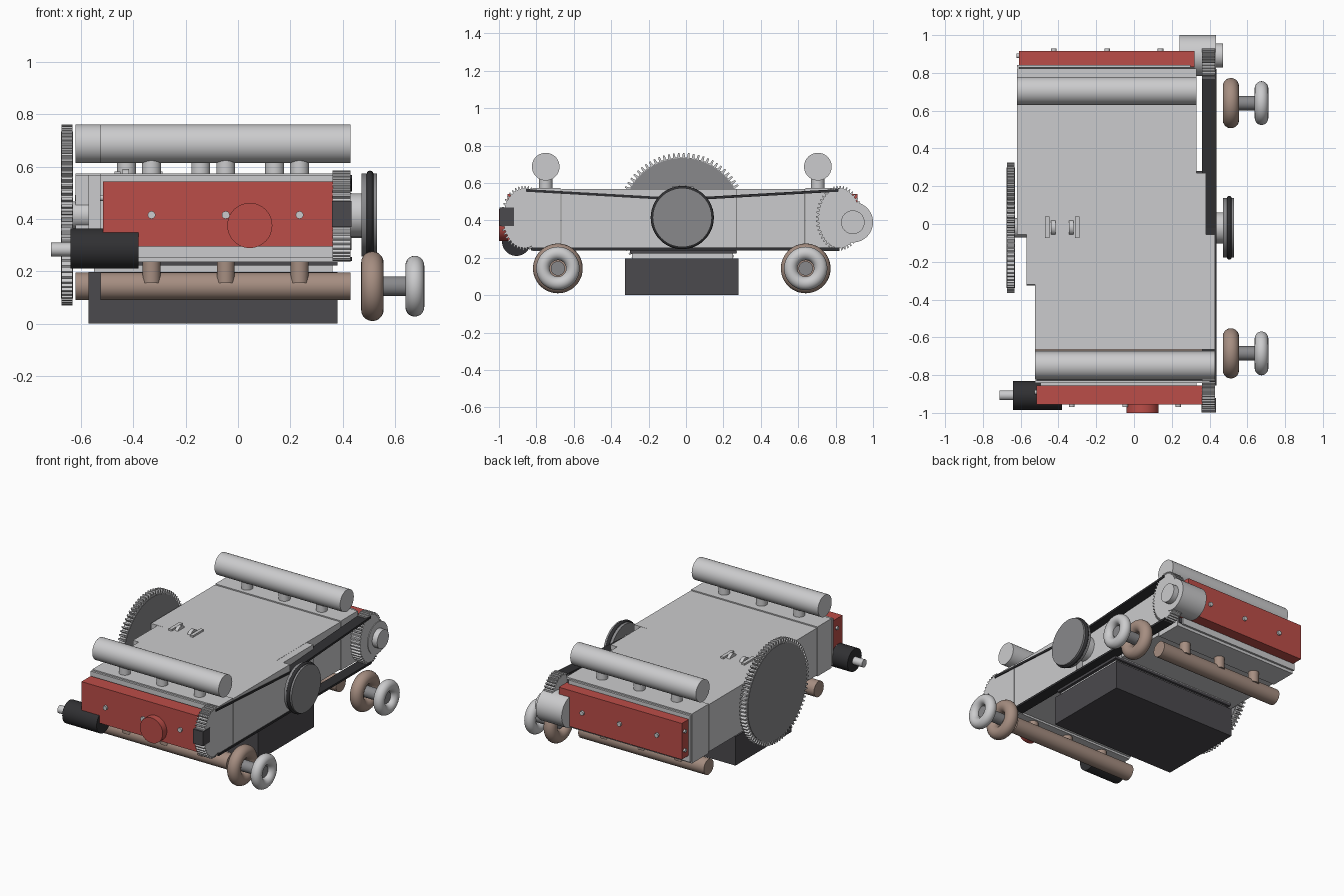
import bpy, bmesh, math
from mathutils import Matrix

cube = bpy.data.objects.get("Cube")
if cube:
    bpy.data.objects.remove(cube, do_unlink=True)


def material(name, rgb):
    m = bpy.data.materials.new(name)
    m.use_nodes = True
    m.diffuse_color = (*rgb, 1)
    node = next(n for n in m.node_tree.nodes if n.type == 'BSDF_PRINCIPLED')
    node.inputs["Base Color"].default_value = (*rgb, 1)
    return m


ALLOY = material("light alloy", (0.6, 0.6, 0.61))
STEEL = material("mid steel", (0.25, 0.25, 0.26))
DARK = material("dark grey", (0.07, 0.067, 0.075))
BLACK = material("black rubber", (0.03, 0.03, 0.033))
RED = material("cover red", (0.5, 0.075, 0.065))
BROWN = material("exhaust brown", (0.38, 0.27, 0.22))

TURN = {'X': Matrix.Rotation(math.pi / 2, 4, 'Y'),
        'Y': Matrix.Rotation(-math.pi / 2, 4, 'X'),
        'Z': Matrix.Identity(4)}


def finish(name, bm, mat, smooth=False):
    bmesh.ops.recalc_face_normals(bm, faces=bm.faces[:])
    mesh = bpy.data.meshes.new(name)
    bm.to_mesh(mesh)
    bm.free()
    mesh.materials.append(mat)
    ob = bpy.data.objects.new(name, mesh)
    bpy.context.collection.objects.link(ob)
    if smooth:
        bpy.ops.object.select_all(action='DESELECT')
        ob.select_set(True)
        bpy.context.view_layer.objects.active = ob
        bpy.ops.object.shade_smooth_by_angle(angle=math.radians(35))
    return ob


def box(name, mat, x, y, z):
    """Box from (min, max) pairs."""
    bm = bmesh.new()
    bmesh.ops.create_cube(bm, size=1)
    for v in bm.verts:
        v.co = [(a + b) / 2 + c * (b - a) for c, (a, b) in zip(v.co, (x, y, z))]
    return finish(name, bm, mat)


def rod(name, mat, axis, span, centre, r, sides=48):
    """Cylinder along an axis; centre holds the other two coordinates in order."""
    bm = bmesh.new()
    bmesh.ops.create_cone(bm, cap_ends=True, segments=sides, radius1=r, radius2=r,
                          depth=span[1] - span[0], matrix=TURN[axis])
    pos = list(centre)
    pos.insert('XYZ'.index(axis), sum(span) / 2)
    bmesh.ops.translate(bm, verts=bm.verts[:], vec=pos)
    return finish(name, bm, mat, True)


def ring(name, mat, x, y, z, major, minor):
    """Torus whose axis runs along x."""
    bm = bmesh.new()
    n, k = 48, 20
    rows = []
    for i in range(n):
        a = math.tau * i / n
        row = []
        for j in range(k):
            b = math.tau * j / k
            r = major + minor * math.cos(b)
            row.append(bm.verts.new((x + minor * math.sin(b),
                                     y + r * math.cos(a), z + r * math.sin(a))))
        rows.append(row)
    for i in range(n):
        p, q = rows[i], rows[(i + 1) % n]
        for j in range(k):
            m = (j + 1) % k
            bm.faces.new((p[j], q[j], q[m], p[m]))
    return finish(name, bm, mat, True)


def gear(name, mat, x, y, z, ry, rz, teeth, depth):
    """Toothed disc whose axis runs along x."""
    bm = bmesh.new()
    verts = []
    for i in range(teeth):
        for off, cut in ((0, depth), (0.42, depth), (0.55, 0), (0.87, 0)):
            a = math.tau * (i + off) / teeth
            verts.append(bm.verts.new((x[0], y + (ry - cut) * math.cos(a),
                                       z + (rz - cut) * math.sin(a))))
    face = bm.faces.new(verts)
    out = bmesh.ops.extrude_face_region(bm, geom=[face])
    top = [g for g in out["geom"] if isinstance(g, bmesh.types.BMVert)]
    bmesh.ops.translate(bm, verts=top, vec=(x[1] - x[0], 0, 0))
    bm.faces.new(verts) if not face.is_valid else None
    return finish(name, bm, mat)


def belt(name, a, b):
    """Flat belt run between two (y, z) points."""
    bm = bmesh.new()
    length = math.dist(a, b)
    bmesh.ops.create_cube(bm, size=1)
    bmesh.ops.scale(bm, verts=bm.verts[:], vec=(0.076, length, 0.014))
    angle = math.atan2(b[1] - a[1], b[0] - a[0])
    bmesh.ops.rotate(bm, verts=bm.verts[:], matrix=Matrix.Rotation(angle, 3, 'X'))
    bmesh.ops.translate(bm, verts=bm.verts[:],
                        vec=(0.398, (a[0] + b[0]) / 2, (a[1] + b[1]) / 2))
    return finish(name, bm, BLACK)


# Crankcase in three staggered blocks, with sump below
HEIGHT = (0.245, 0.568)
box("front_block", ALLOY, (-0.525, 0.43), (-0.665, -0.055), HEIGHT)
box("middle_block", ALLOY, (-0.57, 0.38), (-0.32, 0.27), (0.24, 0.567))
box("back_block", ALLOY, (-0.62, 0.33), (-0.055, 0.635), HEIGHT)
box("sump_flange", ALLOY, (-0.55, 0.36), (-0.29, 0.25), (0.19, 0.225))
box("sump_gasket", DARK, (-0.57, 0.38), (-0.3, 0.27), (0.223, 0.241))
box("sump", DARK, (-0.57, 0.38), (-0.325, 0.28), (0, 0.197))

# Each bank: head, cover, manifolds, exhaust and turbine
for bank, s, x0, x1, shift, manifold_y, pipe_y in (
        ("front", -1, -0.525, 0.43, 0, -0.75, -0.685),
        ("back", 1, -0.62, 0.33, -0.095, 0.705, 0.64)):
    def span(a, b):
        return tuple(sorted((s * a, s * b)))
    inner = 0.67 if s < 0 else 0.64
    box(bank + "_head", ALLOY, (x0, x1), span(inner, 0.822), (0.235, 0.573))
    box(bank + "_head_gasket", DARK, (x0 + 0.01, x1 - 0.01), span(0.82, 0.828), (0.26, 0.56))
    box(bank + "_head_plate", ALLOY, (x0, x1 - 0.03), span(0.828, 0.842), (0.25, 0.568))
    cover = (0.855, 0.955) if s < 0 else (0.83, 0.917)
    right = 0.362 if s < 0 else 0.32
    box(bank + "_cover_seat", ALLOY, (x0 + 0.03, right - 0.03), span(0.84, 0.87), (0.32, 0.52))
    box(bank + "_cover", RED, (x0 + 0.01, right), span(*cover), (0.295, 0.542))
    rod(bank + "_intake_manifold", ALLOY, 'X', (x0, x1), (manifold_y, 0.687), 0.074)
    rod(bank + "_exhaust_pipe", BROWN, 'X', (x0, x1), (pipe_y, 0.143), 0.053)
    for i, x in enumerate((-0.33, -0.047, 0.235)):
        x += shift
        rod(f"{bank}_intake_runner_{i}", ALLOY, 'Z', (0.55, 0.67), (x, manifold_y), 0.036, 32)
        rod(f"{bank}_exhaust_runner_{i}", BROWN, 'Z', (0.155, 0.25),
            (x, pipe_y + s * 0.03), 0.034, 32)
        rod(f"{bank}_cover_bolt_{i}", ALLOY, 'Y', span(cover[1] - 0.02, cover[1] + 0.013),
            (x, 0.415), 0.015, 12)
    for i, z in enumerate((0.35, 0.48)):
        rod(f"{bank}_side_bolt_{i}", ALLOY, 'X', (x0 - 0.002, x0 + 0.02), (s * 0.89, z), 0.012, 12)
    ring(bank + "_turbine_housing", BROWN, 0.513, pipe_y, 0.143, 0.09, 0.043)
    ring(bank + "_compressor_housing", ALLOY, 0.675, pipe_y, 0.143, 0.08, 0.036)
    rod(bank + "_turbo_shaft", STEEL, 'X', (0.5, 0.68), (pipe_y, 0.143), 0.038)

# Flywheel with toothed rim and crank
CRANK = (-0.02, 0.415)
gear("flywheel_ring_gear", ALLOY, (-0.673, -0.632), *CRANK, 0.346, 0.346, 80, 0.024)
rod("flywheel_disc", STEEL, 'X', (-0.676, -0.629), CRANK, 0.318, 80)
rod("crank_end", ALLOY, 'X', (-0.635, -0.55), CRANK, 0.052)

# Drive pulley with rubber ring
rod("pulley_hub", ALLOY, 'X', (0.37, 0.48), CRANK, 0.082)
rod("pulley_disc", STEEL, 'X', (0.472, 0.53), CRANK, 0.158, 64)
ring("pulley_ring", BLACK, 0.504, *CRANK, 0.156, 0.013)

# Cam sprockets and belt
gear("front_cam_gear", ALLOY, (0.36, 0.43), -0.865, 0.412, 0.125, 0.173, 44, 0.014)
gear("back_cam_gear", ALLOY, (0.36, 0.43), 0.82, 0.412, 0.125, 0.173, 44, 0.014)
belt("upper_belt_front", (-0.855, 0.56), (-0.02, 0.512))
belt("upper_belt_back", (-0.02, 0.512), (0.815, 0.56))
belt("lower_belt", (-0.83, 0.247), (0.82, 0.247))

# Accessories
box("sensor_block", DARK, (0.358, 0.434), (-0.998, -0.92), (0.37, 0.468))
rod("oil_cap", RED, 'Y', (-1, -0.94), (0.045, 0.375), 0.086)
rod("starter_motor", BLACK, 'X', (-0.64, -0.38), (-0.907, 0.287), 0.077)
rod("starter_shaft", ALLOY, 'X', (-0.713, -0.63), (-0.907, 0.283), 0.026, 32)
rod("alternator", ALLOY, 'X', (0.24, 0.434), (0.892, 0.39), 0.108)
rod("alternator_shaft", ALLOY, 'X', (0.43, 0.472), (0.892, 0.39), 0.063)

# Small brackets on the top deck
for i, x in enumerate((-0.46, -0.3)):
    box(f"deck_bracket_{i}", ALLOY, (x - 0.012, x + 0.012), (-0.075, 0.04), (0.56, 0.58))
for i, x in enumerate((-0.428, -0.332)):
    rod(f"deck_stud_{i}", ALLOY, 'X', (x - 0.012, x + 0.012), (-0.018, 0.548), 0.042, 32)
